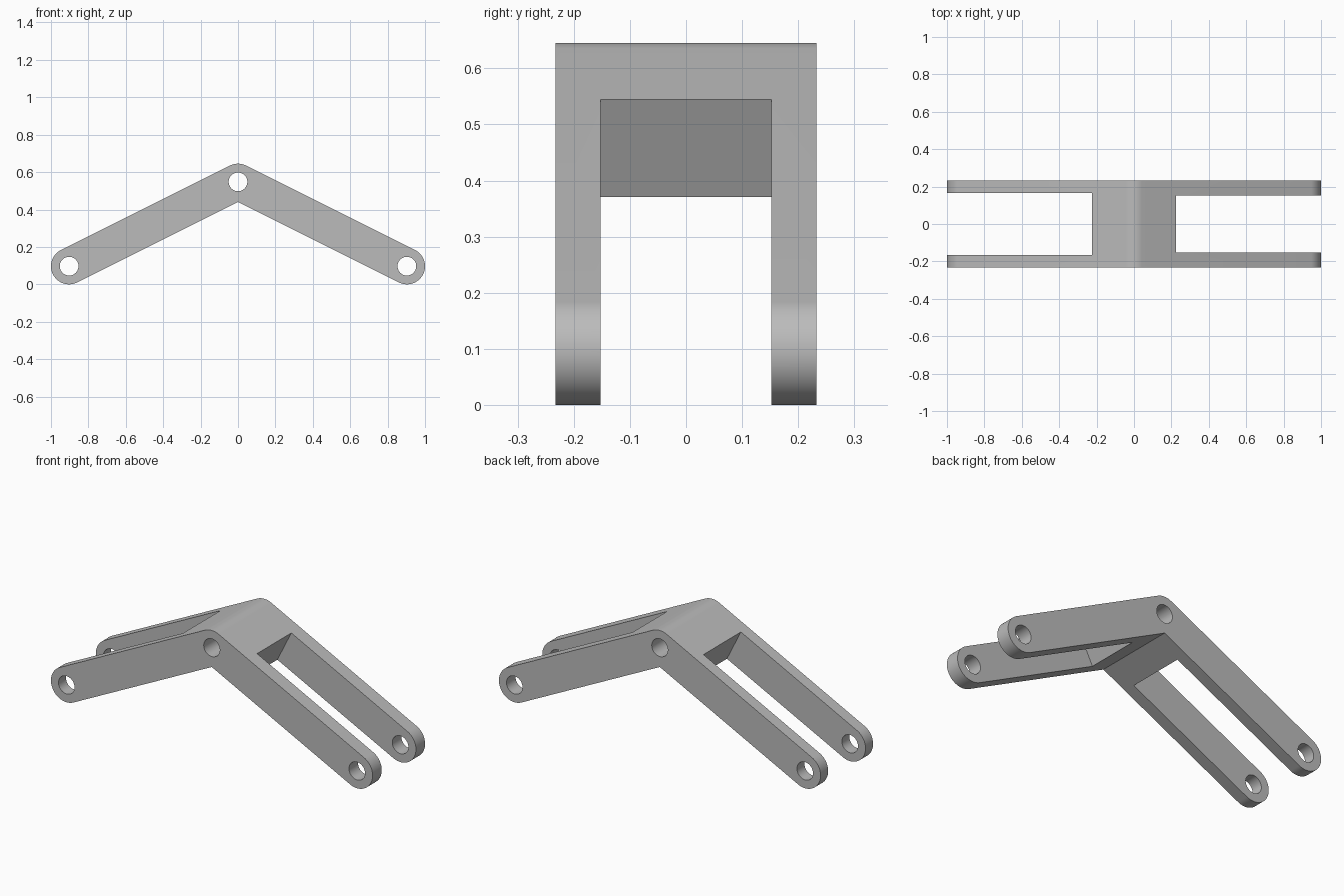
import bpy, bmesh, math
from mathutils import Matrix, Vector

if "Cube" in bpy.data.objects:
    bpy.data.objects.remove(bpy.data.objects["Cube"])

R, HOLE, HALF_Y = 0.097, 0.05, 0.233
APEX, END = Vector((0, 0.548)), Vector((0.903, 0.097))
SLOPE = math.atan2(APEX.y - END.y, END.x)      # downward tilt of each arm


def mesh_object(name, bm):
    bmesh.ops.recalc_face_normals(bm, faces=bm.faces)
    me = bpy.data.meshes.new(name)
    bm.to_mesh(me)
    bm.free()
    ob = bpy.data.objects.new(name, me)
    bpy.context.collection.objects.link(ob)
    return ob


def arc(c, a0, a1, n):
    return [(c.x + R * math.cos(a0 + (a1 - a0) * i / n),
             c.y + R * math.sin(a0 + (a1 - a0) * i / n)) for i in range(n + 1)]


# Bent link body: half outline from crown to inner corner, mirrored, extruded along y
up = math.pi / 2 - SLOPE
half = arc(APEX, math.pi / 2, up, 8) + arc(END, up, up - math.pi, 40)
inner = (0, APEX.y - R / math.cos(SLOPE))
outline = half + [inner] + [(-x, z) for x, z in reversed(half[1:])]
bm = bmesh.new()
face = bm.faces.new([bm.verts.new((x, -HALF_Y, z)) for x, z in outline])
ext = bmesh.ops.extrude_face_region(bm, geom=[face])
bmesh.ops.translate(bm, vec=(0, 2 * HALF_Y, 0),
                    verts=[v for v in ext["geom"] if isinstance(v, bmesh.types.BMVert)])
body = mesh_object("forked_link", bm)

cutters = []

# Pin holes
for x, z in ((0, APEX.y), (END.x, END.y), (-END.x, END.y)):
    bm = bmesh.new()
    bmesh.ops.create_cone(bm, cap_ends=True, segments=64, radius1=HOLE, radius2=HOLE, depth=1,
                          matrix=Matrix.Translation((x, 0, z)) @ Matrix.Rotation(math.pi / 2, 4, 'X'))
    cutters.append(mesh_object("pin_hole_cutter", bm))

# Fork slots, square to each arm; the left fork is slightly wider
START, LENGTH = 0.203, 1.2
for side, half_w in ((1, 0.152), (-1, 0.166)):
    bm = bmesh.new()
    place = (Matrix.Translation((0, 0, APEX.y)) @ Matrix.Rotation(side * SLOPE, 4, 'Y')
             @ Matrix.Translation((side * (START + LENGTH / 2), 0, 0))
             @ Matrix.Diagonal((LENGTH, 2 * half_w, 0.4, 1)))
    bmesh.ops.create_cube(bm, size=1, matrix=place)
    cutters.append(mesh_object("fork_slot_cutter", bm))

bpy.context.view_layer.objects.active = body
body.select_set(True)
for c in cutters:
    c.hide_render = True
    mod = body.modifiers.new("cut", 'BOOLEAN')
    mod.operation, mod.solver, mod.object = 'DIFFERENCE', 'EXACT', c
    bpy.ops.object.modifier_apply(modifier=mod.name)
    bpy.data.objects.remove(c)

# Plain grey metal
grey = bpy.data.materials.new("grey_metal")
grey.diffuse_color = (0.5, 0.5, 0.5, 1)
grey.use_nodes = True
grey.node_tree.nodes["Principled BSDF"].inputs["Base Color"].default_value = grey.diffuse_color
body.data.materials.clear()
body.data.materials.append(grey)
bpy.ops.object.shade_smooth_by_angle(angle=math.radians(30))
